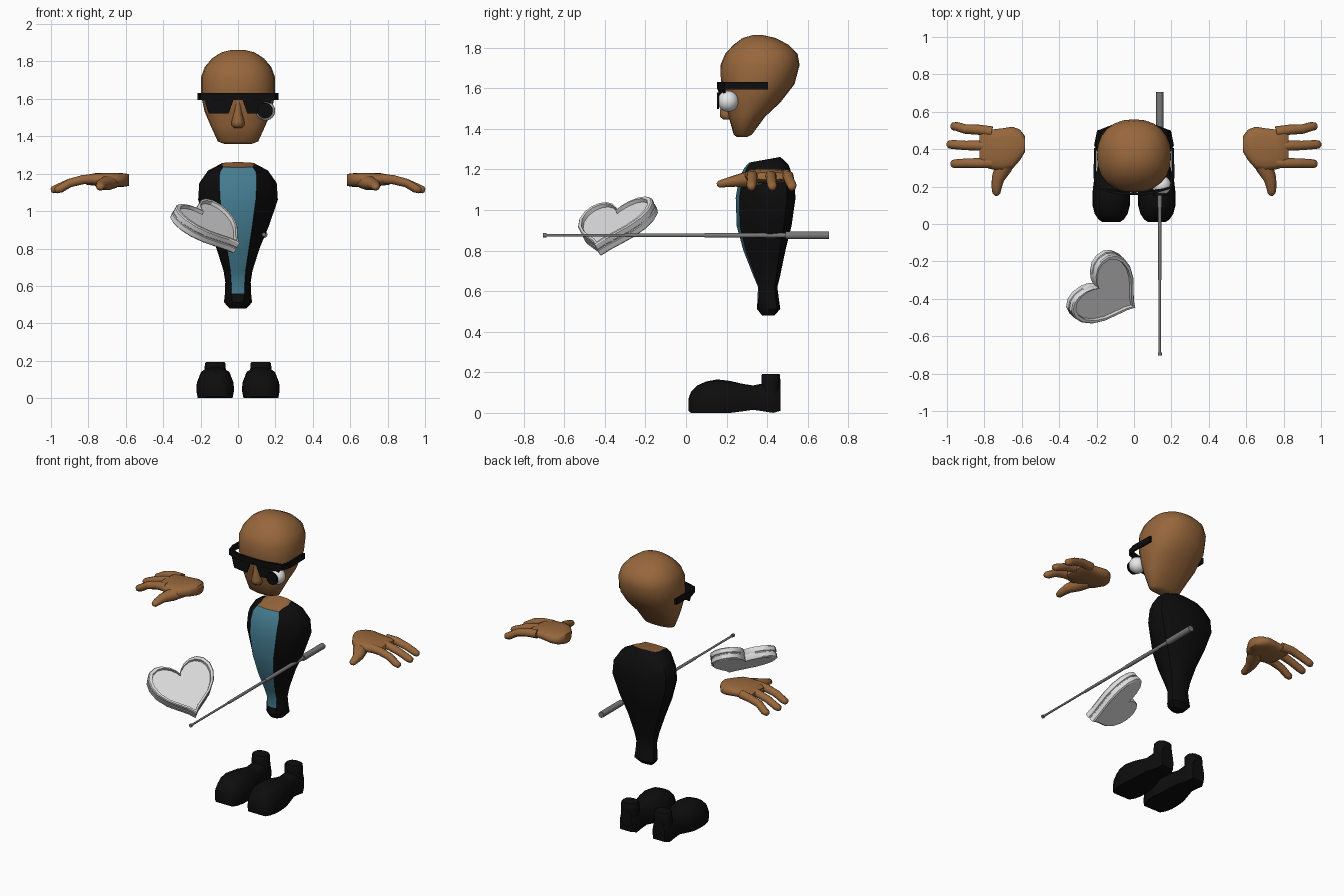
import bpy, bmesh, math
from mathutils import Vector

if "Cube" in bpy.data.objects:
    bpy.data.objects.remove(bpy.data.objects["Cube"])

def material(name, r, g, b):
    m = bpy.data.materials.new(name)
    m.diffuse_color = (r, g, b, 1)
    m.use_nodes = True
    m.node_tree.nodes["Principled BSDF"].inputs["Base Color"].default_value = m.diffuse_color
    return m

SKIN = material("brown skin", 0.31, 0.135, 0.045)
BLACK = material("black", 0.004, 0.004, 0.004)
BLUE = material("teal blue", 0.058, 0.2, 0.28)
WHITE = material("white", 0.82, 0.82, 0.82)
SILVER = material("light grey", 0.72, 0.72, 0.72)
GREY = material("mid grey", 0.19, 0.19, 0.19)

def loft(name, rings, mats, angle=40, rule=None):
    """Skin a list of equal-length rings and cap both ends."""
    bm = bmesh.new()
    vs = [[bm.verts.new(p) for p in ring] for ring in rings]
    n = len(rings[0])
    for i in range(len(rings) - 1):
        for j in range(n):
            k = (j + 1) % n
            f = bm.faces.new((vs[i][j], vs[i][k], vs[i + 1][k], vs[i + 1][j]))
            f.material_index = rule(i, j) if rule else 0
    bm.faces.new(vs[0][::-1])
    top = bm.faces.new(vs[-1])
    top.material_index = rule(len(rings), -1) if rule else 0
    bmesh.ops.recalc_face_normals(bm, faces=bm.faces)
    return finish(name, bm, mats, angle)

def finish(name, bm, mats, angle=40):
    me = bpy.data.meshes.new(name)
    bm.to_mesh(me)
    bm.free()
    for m in mats:
        me.materials.append(m)
    me.shade_smooth()
    me.set_sharp_from_angle(angle=math.radians(angle))
    ob = bpy.data.objects.new(name, me)
    bpy.context.collection.objects.link(ob)
    return ob

def oval(cx, cy, rx, ry, z, n=24, e=2.0):
    pts = []
    for i in range(n):
        a = 2 * math.pi * i / n
        c, s = math.cos(a), math.sin(a)
        pts.append(Vector((cx + rx * math.copysign(abs(c) ** (2 / e), c),
                           cy + ry * math.copysign(abs(s) ** (2 / e), s), z)))
    return pts

def tube(name, path, mat, n=10, flat=1.0, angle=40):
    """Round tube through (x, y, z, radius) points."""
    P = [Vector(p[:3]) for p in path]
    rings = []
    for i, p in enumerate(P):
        t = (P[min(i + 1, len(P) - 1)] - P[max(i - 1, 0)]).normalized()
        side = t.cross(Vector((0, 0, 1))).normalized()
        up = side.cross(t)
        r = path[i][3]
        rings.append([p + side * r * math.cos(2 * math.pi * k / n)
                      + up * r * flat * math.sin(2 * math.pi * k / n) for k in range(n)])
    return loft(name, rings, [mat], angle)

# Head: z, half width, front y, back y
head = [(1.36, .075, .25, .30), (1.372, .108, .235, .325), (1.46, .148, .21, .39),
        (1.53, .178, .192, .465), (1.62, .198, .172, .535), (1.715, .198, .17, .56),
        (1.77, .178, .193, .55), (1.815, .14, .235, .505), (1.848, .09, .28, .44),
        (1.862, .035, .33, .38)]
loft("head", [oval(0, (f + b) / 2, w, (b - f) / 2, z, 24, 2.25) for z, w, f, b in head], [SKIN], 60)

# Nose
loft("nose", [oval(0, .205, w, d, z, 10) for z, w, d in
              [(1.445, .022, .02), (1.46, .036, .04), (1.48, .034, .04), (1.54, .02, .032), (1.6, .014, .025)]],
     [SKIN], 60)

# Sunglasses: wraparound band
half = [(.206, .405), (.21, .25), (.195, .195), (.1, .167)]
path = [Vector((-x, y)) for x, y in half] + [Vector((0, .161))] + [Vector(p) for p in half[::-1]]
rings = []
for i, p in enumerate(path):
    t = (path[min(i + 1, 8)] - path[max(i - 1, 0)]).normalized()
    o = Vector((-t.y, t.x)) * .007
    rings.append([(*(p + o), 1.594), (*(p - o), 1.594), (*(p - o), 1.632), (*(p + o), 1.632)])
loft("glasses_band", rings, [BLACK], 30)

# Sunglasses: lenses
for s, side in ((-1, "left"), (1, "right")):
    quad = [(.022, .158, 1.6), (.18, .186, 1.6), (.157, .182, 1.522), (.05, .163, 1.522)]
    loft(side + "_lens", [[(s * x, y + d, z) for x, y, z in quad] for d in (0, .009)], [BLACK], 30)

# Eyepiece: white ball with a black front disc
bm = bmesh.new()
bmesh.ops.create_uvsphere(bm, u_segments=20, v_segments=12, radius=.052)
ball = finish("eyepiece_ball", bm, [WHITE], 60)
ball.location = (.147, .207, 1.536)
tube("eyepiece_disc", [(.144, .153, 1.538, .041), (.144, .162, 1.538, .041)], BLACK, 20)

# Torso: z, half width, half shirt width, front y, back y, slope of the ring
torso = [(.48, .045, .02, .375, .435, 0), (.512, .075, .03, .35, .465, 0),
         (.56, .07, .035, .352, .458, 0), (.62, .068, .036, .355, .45, 0),
         (.68, .077, .04, .33, .465, 0), (.80, .115, .058, .283, .49, 0),
         (.92, .165, .076, .25, .52, 0), (1.06, .213, .095, .245, .54, 0),
         (1.15, .207, .1, .26, .532, 0), (1.215, .16, .097, .287, .505, .08),
         (1.248, .09, .08, .31, .465, .18)]
rings = []
for z, w, b, f, k, tilt in torso:
    d = k - f
    h = [(0, f), (b, f + .06 * d), (max(.82 * w, b), f + .33 * d), (w, f + .6 * d),
         (.93 * w, f + .86 * d), (.5 * w, k - .02 * d), (0, k)]
    ring = h + [(-x, y) for x, y in h[-2:0:-1]]
    rings.append([(x, y, z + tilt * (y - .39)) for x, y in ring])

def torso_colour(i, j):
    if j < 0:
        return 2                                  # neck opening
    return 1 if i >= 2 and j in (0, 11) else 0    # shirt strip

loft("torso", rings, [BLACK, BLUE, SKIN], 35, torso_colour)

# Shoes: y, half width, bottom z, top z
shoe = [(.012, .05, .01, .07), (.025, .068, 0, .105), (.055, .088, 0, .135), (.1, .1, 0, .155),
        (.155, .101, 0, .165), (.22, .094, 0, .157), (.28, .08, .008, .143), (.33, .068, .015, .135),
        (.38, .064, .008, .145), (.43, .063, 0, .15), (.465, .045, .01, .15)]
section = [(0, 0), (.92, 0), (1, .25), (.97, .5), (.75, .85), (.4, .98), (0, 1)]
section += [(-x, z) for x, z in section[-2:0:-1]]
for s, side in ((-1, "left"), (1, "right")):
    loft(side + "_shoe", [[(s * .122 + x * w, y, lo + z * (hi - lo)) for x, z in section]
                          for y, w, lo, hi in shoe], [BLACK], 45)
    loft(side + "_shoe_ankle", [oval(s * .122, .418, w, d, z, 14, 2.4) for z, w, d in
                                [(.06, .06, .046), (.15, .057, .048), (.185, .055, .047), (.192, .05, .043)]],
         [BLACK], 45)

# Hands: palm, three fingers and a thumb, mirrored
palm = [(.583, .385, .47, 1.135, 1.198), (.61, .34, .505, 1.13, 1.202), (.65, .295, .52, 1.13, 1.205),
        (.7, .285, .512, 1.132, 1.205), (.76, .292, .505, 1.135, 1.203), (.805, .305, .515, 1.14, 1.195),
        (.825, .32, .505, 1.15, 1.185)]
for s, side in ((-1, "left"), (1, "right")):
    rings = []
    for x, y0, y1, z0, z1 in palm:
        ring = oval((y0 + y1) / 2, (z0 + z1) / 2, (y1 - y0) / 2, (z1 - z0) / 2, 0, 16, 2.6)
        rings.append([(s * x, p.x, p.y) for p in ring])
    loft(side + "_palm", rings, [SKIN], 60)
    for i, (y0, y1, tip) in enumerate([(.328, .322, .98), (.415, .425, 1.0), (.492, .522, .98)]):
        m = (y0 + y1) / 2
        tube(f"{side}_finger_{i + 1}",
             [(s * .76, y0, 1.172, .03), (s * .83, y0 * .6 + y1 * .4, 1.168, .027), (s * .9, m, 1.15, .025),
              (s * (tip - .03), y1, 1.12, .024), (s * (tip - .008), y1, 1.112, .02),
              (s * tip, y1, 1.11, .009)], SKIN, 10, .95, 60)
    tube(side + "_thumb",
         [(s * .665, .36, 1.16, .045), (s * .7, .3, 1.15, .046), (s * .728, .24, 1.142, .034),
          (s * .735, .19, 1.133, .026), (s * .736, .163, 1.127, .021), (s * .736, .152, 1.125, .009)],
         SKIN, 10, .85, 60)

# Telescopic stick: (name, y start, y end, radius)
for name, y0, y1, r in [("stick_handle", .49, .705, .0195), ("stick_thick_section", .09, .5, .012),
                        ("stick_middle_section", -.3, .1, .009), ("stick_thin_section", -.69, -.29, .0065),
                        ("stick_tip", -.704, -.688, .011)]:
    tube(name, [(.138, y0, .875, r), (.138, y1, .875, r)], GREY, 14)

# Heart-shaped box: tilted tray with a raised rim and a side groove
tip = Vector((.01, -.45, .83))
across = Vector((.547, .833, .119)).normalized()
along = Vector((-.716, .351, .604))
along = (along - across * along.dot(across)).normalized()
normal = across.cross(along)
h = [(0, 0), (.03, .035), (.08, .075), (.14, .125), (.185, .185), (.207, .25), (.204, .305),
     (.18, .347), (.14, .368), (.095, .367), (.05, .345), (.018, .315), (0, .285)]
outline = h + [(-x, y) for x, y in h[-2:0:-1]]
levels = [(.95, -.075), (1, -.068), (1, -.042), (.975, -.039), (.975, -.034), (1, -.031),
          (1, -.006), (.97, 0), (.89, 0), (.88, -.02)]
loft("heart_box", [[tip + across * x * k + along * (.2 + (y - .2) * k) + normal * d for x, y in outline]
                   for k, d in levels], [SILVER], 30)
